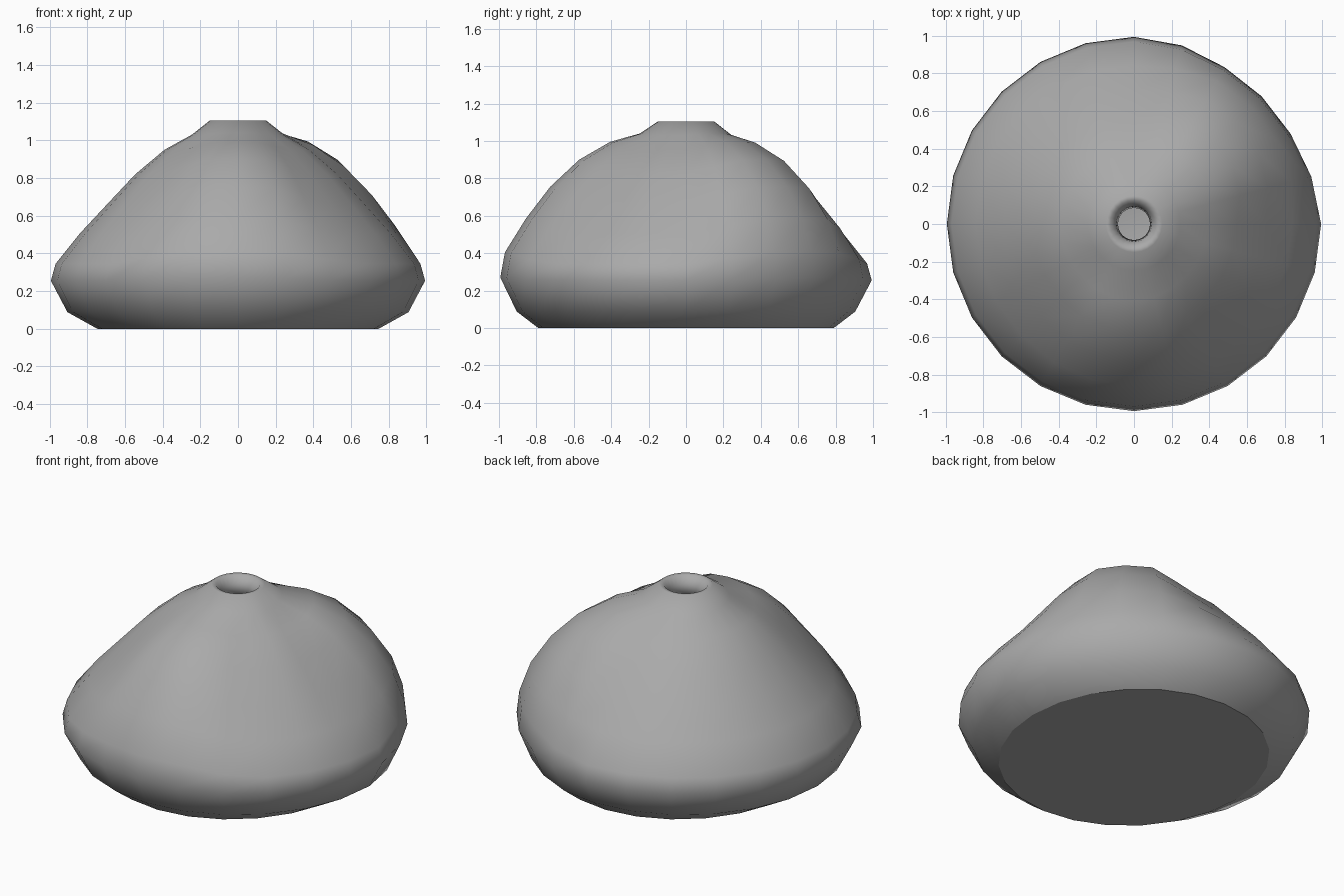
import bpy, bmesh
from math import cos, sin, pi, radians

old = bpy.data.objects.get("Cube")
if old:
    bpy.data.objects.remove(old)

SEGMENTS = 24

# One grey clay colour
clay = bpy.data.materials.new("grey_clay")
clay.use_nodes = True
clay.diffuse_color = (0.4, 0.4, 0.4, 1)
clay.node_tree.nodes["Principled BSDF"].inputs["Base Color"].default_value = (0.4, 0.4, 0.4, 1)

# Outer wall rows: radius, height, change outward and upward at the swellings
OUTER = [
    (0.79, 0.0, 0, 0), (0.905, 0.088, -0.02, 0), (0.993, 0.255, -0.035, 0.015),
    (0.968, 0.345, -0.025, 0.06), (0.84, 0.505, 0.04, 0.08),
    (0.70, 0.655, 0.065, 0.10), (0.545, 0.82, 0.065, 0.08),
    (0.39, 0.95, 0.04, 0.045), (0.245, 1.03, 0.005, 0.01), (0.15, 1.105, 0, 0),
]
# Mouth and hollow inside: radius, height
INNER = [(0.125, 1.103), (0.095, 1.06), (0.085, 1.0), (0.20, 0.96),
         (0.48, 0.77), (0.76, 0.40), (0.84, 0.27), (0.70, 0.06)]


def swelling(angle, centre):
    """Soft bump of the wall around one direction, from 0 to 1."""
    t = max(0, (cos(angle - radians(centre)) - 0.75) / 0.25)
    return t * t * (3 - 2 * t)


def add_ring(bm, radius, height, out=0, up=0):
    ring = []
    for i in range(SEGMENTS):
        a = 2 * pi * i / SEGMENTS
        back = swelling(a, 43)
        front = swelling(a, -92)
        r = radius + out * back + max(0, out) * 0.4 * front
        ring.append(bm.verts.new((r * cos(a), r * sin(a), height + up * (back + front))))
    return ring


bm = bmesh.new()
rings = [add_ring(bm, *row) for row in OUTER + INNER]

# The foot is slightly narrower across than deep
for v in rings[0]:
    v.co.x *= 0.945

for low, high in zip(rings, rings[1:]):
    for i in range(SEGMENTS):
        j = (i + 1) % SEGMENTS
        bm.faces.new((low[i], low[j], high[j], high[i]))

# Underside and inside floor
underside = bm.faces.new(list(reversed(rings[0])))
bm.faces.new(rings[-1])

# Smooth everywhere except the edge of the foot
for face in bm.faces:
    face.smooth = True
for edge in underside.edges:
    edge.smooth = False

mesh = bpy.data.meshes.new("vase_body")
bm.to_mesh(mesh)
bm.free()
mesh.materials.append(clay)
vase = bpy.data.objects.new("vase_body", mesh)
bpy.context.collection.objects.link(vase)
